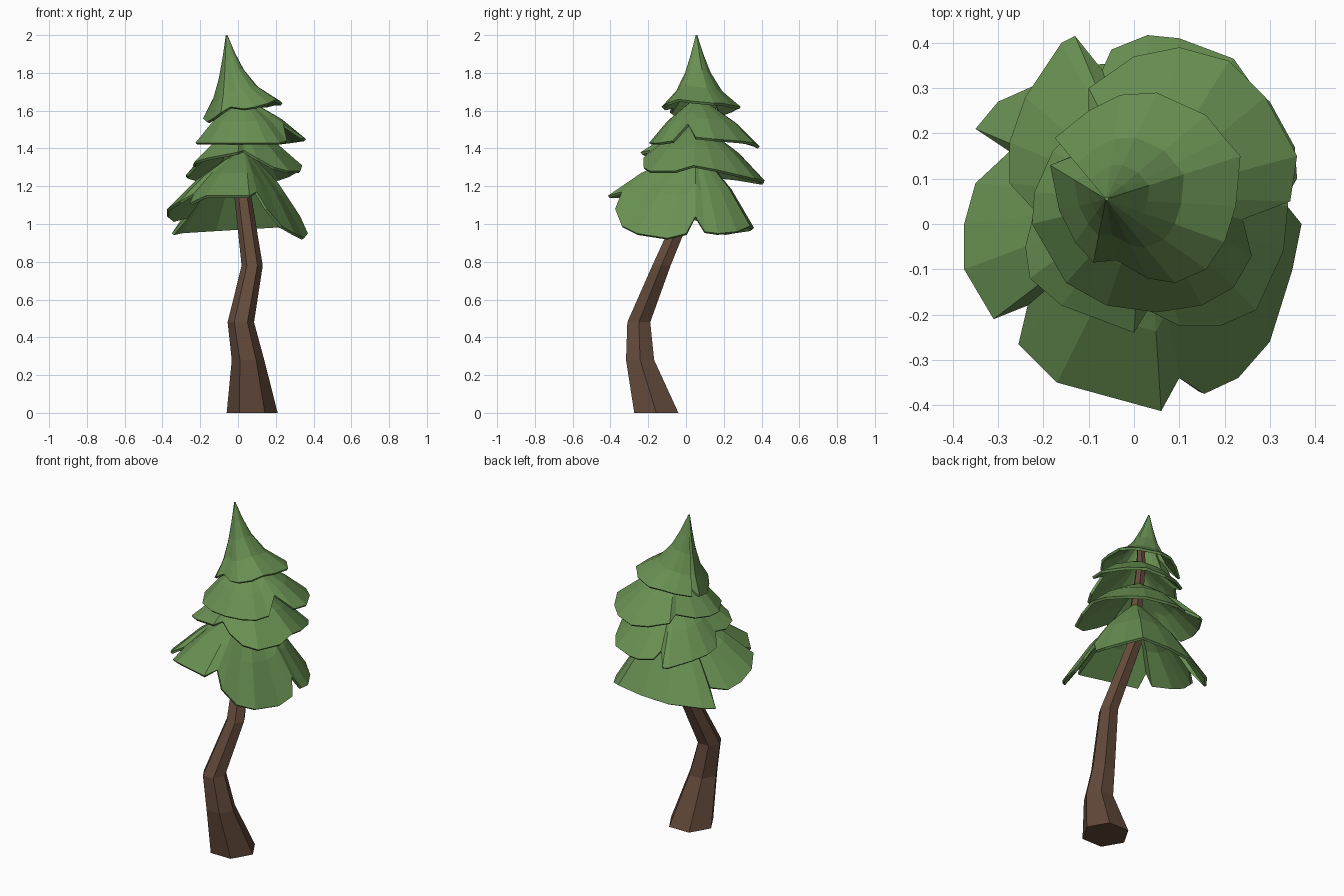
import bpy
import math


def material(name, rgb):
    m = bpy.data.materials.new(name)
    m.diffuse_color = (*rgb, 1)
    return m


BARK = material("bark", (0.125, 0.068, 0.043))
NEEDLES = material("needles", (0.14, 0.28, 0.085))


def loft(name, rings, mat, cap_bottom):
    """Skin equal-sized rings (listed top to bottom, counter-clockwise)."""
    n = len(rings[0])
    verts = [p for ring in rings for p in ring]
    faces = [tuple(range(n))]
    for k in range(len(rings) - 1):
        a, b = k * n, (k + 1) * n
        for i in range(n):
            j = (i + 1) % n
            faces.append((a + i, b + i, b + j, a + j))
    if cap_bottom:
        faces.append(tuple(reversed(range(len(verts) - n, len(verts)))))
    me = bpy.data.meshes.new(name)
    me.from_pydata(verts, [], faces)
    me.materials.append(mat)
    ob = bpy.data.objects.new(name, me)
    bpy.context.collection.objects.link(ob)
    return ob


def tier(name, apex, profile, brim):
    """Ragged skirt of foliage; profile holds (outward, downward) fractions."""
    ax, ay, az = apex
    rings = [[(ax + (x - ax) * t, ay + (y - ay) * t, az + (z - az) * h)
              for x, y, z in brim] for t, h in profile]
    ob = loft(name, rings, NEEDLES, False)
    mod = ob.modifiers.new("thickness", 'SOLIDIFY')
    mod.thickness = 0.015
    mod.offset = -1


# Crooked six-sided trunk: centre x, y, z, radius
path = [(0.0, 0.06, 1.78, 0.022), (0.0, 0.06, 1.65, 0.027),
        (0.025, 0.05, 1.38, 0.036), (0.025, 0.03, 1.15, 0.045),
        (0.075, -0.13, 0.78, 0.056), (0.015, -0.25, 0.48, 0.07),
        (0.053, -0.243, 0.28, 0.086), (0.075, -0.157, 0.0, 0.135)]
loft("trunk", [[(x + r * math.cos(i * math.pi / 3),
                 y + r * math.sin(i * math.pi / 3), z) for i in range(6)]
               for x, y, z, r in path], BARK, True)

SKIRT = [(0.03, 0), (0.3, 0.23), (0.62, 0.52), (1, 1)]
SPIRE = [(0.02, 0), (0.16, 0.27), (0.32, 0.52), (0.58, 0.78), (1, 1)]

# Bottom tier
tier("bottom_foliage", (0.03, 0.05, 1.40), SKIRT, [
    (.33, .05, 1.04), (.36, .10, .96), (.355, .17, .95), (.30, .27, .96),
    (.22, .34, .99), (.05, .36, .98), (-.12, .35, .97), (-.30, .27, .96),
    (-.35, .21, .95), (-.275, .16, 1.04), (-.35, .09, 1.02),
    (-.375, 0, 1.04), (-.375, -.10, 1.08), (-.31, -.21, 1.12),
    (-.235, -.18, 1.16), (-.255, -.265, 1.11), (-.17, -.35, 1.15),
    (.06, -.413, 1.15), (.10, -.34, 1.17), (.155, -.375, 1.08),
    (.23, -.34, .99), (.30, -.26, .95), (.35, -.10, .925), (.37, 0, .95)])

# Lower middle tier
tier("lower_middle_foliage", (0.02, 0.06, 1.53), SKIRT, [
    (.34, .04, 1.31), (.33, .15, 1.29), (.28, .28, 1.26), (.22, .365, 1.24),
    (.10, .41, 1.23), (.03, .417, 1.23), (-.05, .385, 1.24),
    (-.07, .34, 1.28), (-.13, .415, 1.22), (-.16, .40, 1.22),
    (-.24, .28, 1.24), (-.275, .18, 1.25), (-.275, .09, 1.26),
    (-.22, .03, 1.32), (-.24, -.05, 1.31), (-.23, -.12, 1.33),
    (-.16, -.18, 1.35), (0, -.24, 1.38), (.03, -.19, 1.39),
    (.10, -.225, 1.35), (.19, -.225, 1.30), (.27, -.19, 1.28),
    (.33, -.06, 1.28)])

# Upper middle tier
tier("upper_middle_foliage", (0.02, 0.06, 1.67), SKIRT, [
    (.24, .01, 1.53), (.345, .05, 1.46), (.36, .15, 1.45), (.29, .28, 1.44),
    (.21, .36, 1.43), (.10, .39, 1.41), (0, .37, 1.42), (-.10, .30, 1.44),
    (-.10, .24, 1.47), (-.18, .16, 1.44), (-.22, .07, 1.43),
    (-.225, 0, 1.43), (-.15, -.13, 1.43), (-.06, -.18, 1.43),
    (.05, -.195, 1.43), (.15, -.18, 1.43), (.22, -.14, 1.43),
    (.26, -.07, 1.44)])

# Top tier with its bent spire
tier("top_foliage", (-0.062, 0.055, 2.0), SPIRE, [
    (.225, .04, 1.65), (.235, .15, 1.64), (.20, .19, 1.64),
    (.16, .24, 1.63), (.05, .29, 1.62), (-.03, .285, 1.62),
    (-.10, .25, 1.60), (-.175, .19, 1.58), (-.12, .155, 1.62),
    (-.185, .13, 1.56), (-.165, .03, 1.54), (-.13, -.04, 1.56),
    (-.09, -.085, 1.59), (-.04, -.08, 1.62), (.03, -.12, 1.61),
    (.09, -.13, 1.62), (.16, -.10, 1.64), (.20, -.04, 1.66)])
